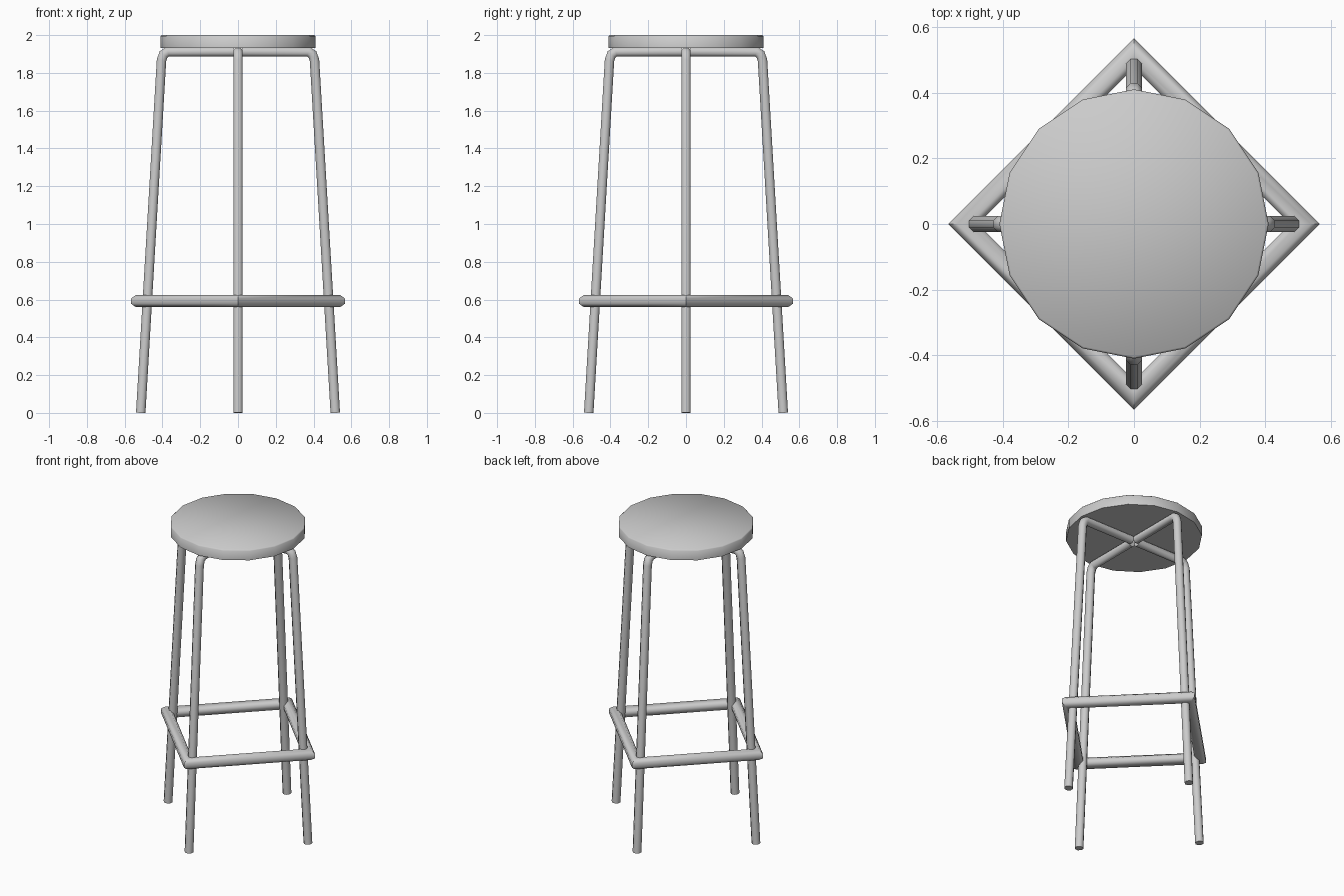
import bpy, bmesh, math
from mathutils import Vector, Matrix

if "Cube" in bpy.data.objects:
    bpy.data.objects.remove(bpy.data.objects["Cube"])


def finish(bm, name, angle):
    bmesh.ops.recalc_face_normals(bm, faces=bm.faces)
    mesh = bpy.data.meshes.new(name)
    bm.to_mesh(mesh)
    bm.free()
    obj = bpy.data.objects.new(name, mesh)
    bpy.context.collection.objects.link(obj)
    bpy.ops.object.select_all(action='DESELECT')
    obj.select_set(True)
    bpy.context.view_layer.objects.active = obj
    bpy.ops.object.shade_smooth_by_angle(angle=math.radians(angle))
    return obj


def tube(name, path, binormal, apothem, closed=False, turn=0.0, sides=8):
    """Sweep a polygon along a flat path with mitred corners."""
    pts = [Vector(p) for p in path]
    b = Vector(binormal)
    r = apothem / math.cos(math.pi / sides)
    n = len(pts)
    bm = bmesh.new()
    rings = []
    for i, p in enumerate(pts):
        d_in = (p - pts[i - 1]).normalized() if closed or i else None
        d_out = (pts[(i + 1) % n] - p).normalized() if closed or i < n - 1 else None
        d_in, d_out = d_in or d_out, d_out or d_in
        t = (d_in + d_out).normalized()
        side = t.cross(b) / t.dot(d_in)
        ring = []
        for k in range(sides):
            a = 2 * math.pi * (k + 0.5) / sides
            ring.append(bm.verts.new(p + side * r * math.cos(a) + b * r * math.sin(a)))
        rings.append(ring)
    for i in range(n if closed else n - 1):
        r0, r1 = rings[i], rings[(i + 1) % n]
        for k in range(sides):
            j = (k + 1) % sides
            bm.faces.new((r0[k], r0[j], r1[j], r1[k]))
    if not closed:
        bm.faces.new(rings[0])
        bm.faces.new(rings[-1])
    bmesh.ops.rotate(bm, verts=bm.verts, matrix=Matrix.Rotation(turn, 3, 'Z'))
    return finish(bm, name, 50)


# Seat: 16-sided disc with a slightly softened top rim
bm = bmesh.new()
bottom, top = 1.932, 2.0
bmesh.ops.create_cone(bm, cap_ends=True, segments=16, radius1=0.411, radius2=0.411,
                      depth=top - bottom,
                      matrix=Matrix.Translation((0, 0, (top + bottom) / 2)))
rim = [e for e in bm.edges if all(v.co.z > 1.99 for v in e.verts)]
bmesh.ops.bevel(bm, geom=rim, offset=0.006, segments=1, affect='EDGES')
finish(bm, "seat", 50)

# Legs: bent tubes meeting under the seat
leg_path = [(0.022, 0, 1.912), (0.372, 0, 1.912), (0.394, 0, 1.898),
            (0.405, 0, 1.867), (0.515, 0, 0)]
for i, name in enumerate(("right_leg", "back_leg", "left_leg", "front_leg")):
    tube(name, leg_path, (0, 1, 0), 0.025, turn=i * math.pi / 2)

# Footrest: square of mitred tube with its corners on the legs
c = 0.522
tube("footrest", [(c, 0, 0.592), (0, c, 0.592), (-c, 0, 0.592), (0, -c, 0.592)],
     (0, 0, 1), 0.032, closed=True)
